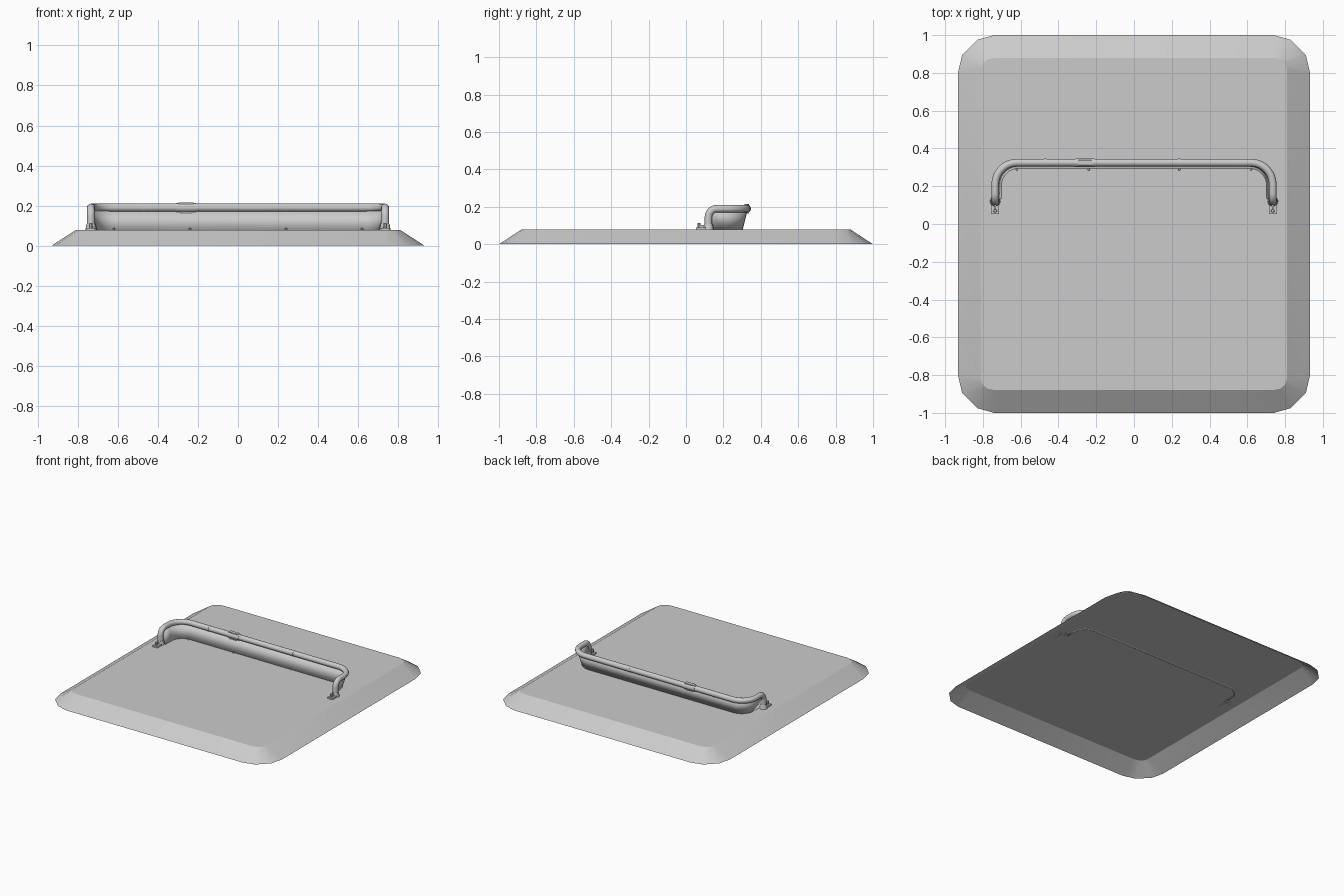
import bpy, bmesh, math
from mathutils import Vector

if "Cube" in bpy.data.objects:
    bpy.data.objects.remove(bpy.data.objects["Cube"], do_unlink=True)

grey = bpy.data.materials.new("plain_grey")
grey.use_nodes = True
grey.diffuse_color = (0.6, 0.6, 0.6, 1)
grey.node_tree.nodes["Principled BSDF"].inputs["Base Color"].default_value = (0.6, 0.6, 0.6, 1)

DECK = 0.078


def finish(ob, angle=28):
    """Give the part its colour and smooth its soft edges."""
    ob.data.materials.clear()
    ob.data.materials.append(grey)
    bpy.ops.object.select_all(action='DESELECT')
    ob.select_set(True)
    bpy.context.view_layer.objects.active = ob
    bpy.ops.object.shade_smooth_by_angle(angle=math.radians(angle))
    return ob


def from_bmesh(name, bm):
    mesh = bpy.data.meshes.new(name)
    bm.to_mesh(mesh)
    bm.free()
    ob = bpy.data.objects.new(name, mesh)
    bpy.context.collection.objects.link(ob)
    return ob


def round_path(corners, radii, steps=7):
    """Polyline through right-angled corners, each replaced by an arc."""
    pts = [Vector(corners[0])]
    for i, r in enumerate(radii, 1):
        p = Vector(corners[i])
        a = (Vector(corners[i - 1]) - p).normalized()
        b = (Vector(corners[i + 1]) - p).normalized()
        centre = p + (a + b) * r
        for s in range(steps + 1):
            t = math.pi / 2 * s / steps
            pts.append(centre - (b * math.cos(t) + a * math.sin(t)) * r)
    return pts + [Vector(corners[-1])]


def tube(name, pts, radius):
    curve = bpy.data.curves.new(name, 'CURVE')
    curve.dimensions = '3D'
    curve.bevel_depth = radius
    curve.bevel_resolution = 4
    curve.use_fill_caps = True
    spline = curve.splines.new('POLY')
    spline.points.add(len(pts) - 1)
    for q, p in zip(spline.points, pts):
        q.co = (*p, 1)
    ob = bpy.data.objects.new(name, curve)
    bpy.context.collection.objects.link(ob)
    bpy.ops.object.select_all(action='DESELECT')
    ob.select_set(True)
    bpy.context.view_layer.objects.active = ob
    bpy.ops.object.convert(target='MESH')
    return finish(bpy.context.object, 45)


def cylinder(name, loc, r1, r2, depth, axis='Z', sides=16):
    rot = (0, math.pi / 2, 0) if axis == 'X' else (0, 0, 0)
    bpy.ops.mesh.primitive_cone_add(vertices=sides, radius1=r1, radius2=r2,
                                    depth=depth, location=loc, rotation=rot)
    bpy.context.object.name = name
    return finish(bpy.context.object, 40)


def box(name, loc, size):
    bpy.ops.mesh.primitive_cube_add(size=1, location=loc)
    ob = bpy.context.object
    ob.name = name
    ob.scale = size
    return finish(ob)


# Base plate: open-bottomed shell with chamfered sides
def ring(quarter, z):
    q = [Vector((x, y, z)) for x, y in quarter]
    flip = lambda v, sx, sy: Vector((v.x * sx, v.y * sy, v.z))
    return (q + [flip(v, -1, 1) for v in reversed(q)]
            + [flip(v, -1, -1) for v in q]
            + [flip(v, 1, -1) for v in reversed(q)])


bm = bmesh.new()
low = [bm.verts.new(v) for v in ring([(.932, .80), (.91, .895), (.83, .975), (.74, 1.0)], 0)]
top = [bm.verts.new(v) for v in ring([(.81, .82), (.80, .85), (.775, .872), (.735, .88)], DECK)]
for i in range(len(low)):
    j = (i + 1) % len(low)
    bm.faces.new((low[i], low[j], top[j], top[i]))
bm.faces.new(top)
finish(from_bmesh("base_plate", bm))

# Bent rail
W = 0.735
rail_path = round_path([(-W, .12, .085), (-W, .12, .19), (-W, .325, .19),
                        (W, .325, .19), (W, .12, .19), (W, .12, .085)],
                       [.045, .115, .115, .045])
tube("rail", rail_path, 0.02)

# Skirt panel hanging below the rail, leaning inward at the deck
upper = round_path([(-W, .125, .18), (-W, .325, .18), (W, .325, .18), (W, .125, .18)], [.115, .115])
B = W - 0.03
lower = round_path([(-B, .135, DECK - .004), (-B, .298, DECK - .004),
                    (B, .298, DECK - .004), (B, .135, DECK - .004)], [.095, .095])
bm = bmesh.new()
up = [bm.verts.new(p) for p in upper]
lo = [bm.verts.new(p) for p in lower]
for i in range(len(up) - 1):
    bm.faces.new((lo[i], lo[i + 1], up[i + 1], up[i]))
skirt = from_bmesh("skirt_panel", bm)
solid = skirt.modifiers.new("thickness", 'SOLIDIFY')
solid.thickness = 0.008
solid.offset = 0
finish(skirt)

# Feet with tab, socket and bolt
for side, s in (("left", 1), ("right", -1)):
    x = s * W
    box(side + "_foot_tab", (x, .088, DECK + .003), (.042, .07, .014))
    cylinder(side + "_foot_socket", (x, .12, DECK + .014), .028, .022, .034)
    cylinder(side + "_foot_bolt", (x, .07, DECK + .02), .01, .008, .03, sides=8)
    box(side + "_foot_rib", (x, .093, DECK + .014), (.008, .03, .02))

# Clamp and joint sleeves on the rail
cylinder("clamp_sleeve", (-.26, .325, .19), .0225, .0225, .10, 'X')
box("clamp_upper_plate", (-.26, .325, .212), (.075, .026, .006))
box("clamp_lower_plate", (-.26, .325, .167), (.06, .026, .006))
for x in (-.47, .24):
    cylinder("joint_ring", (x, .325, .19), .0212, .0212, .012, 'X')

# Small fixing studs along the foot of the skirt
for x in (-.62, -.24, .24, .62):
    cylinder("skirt_stud", (x, .29, DECK + .004), .007, .005, .01, sides=8)
